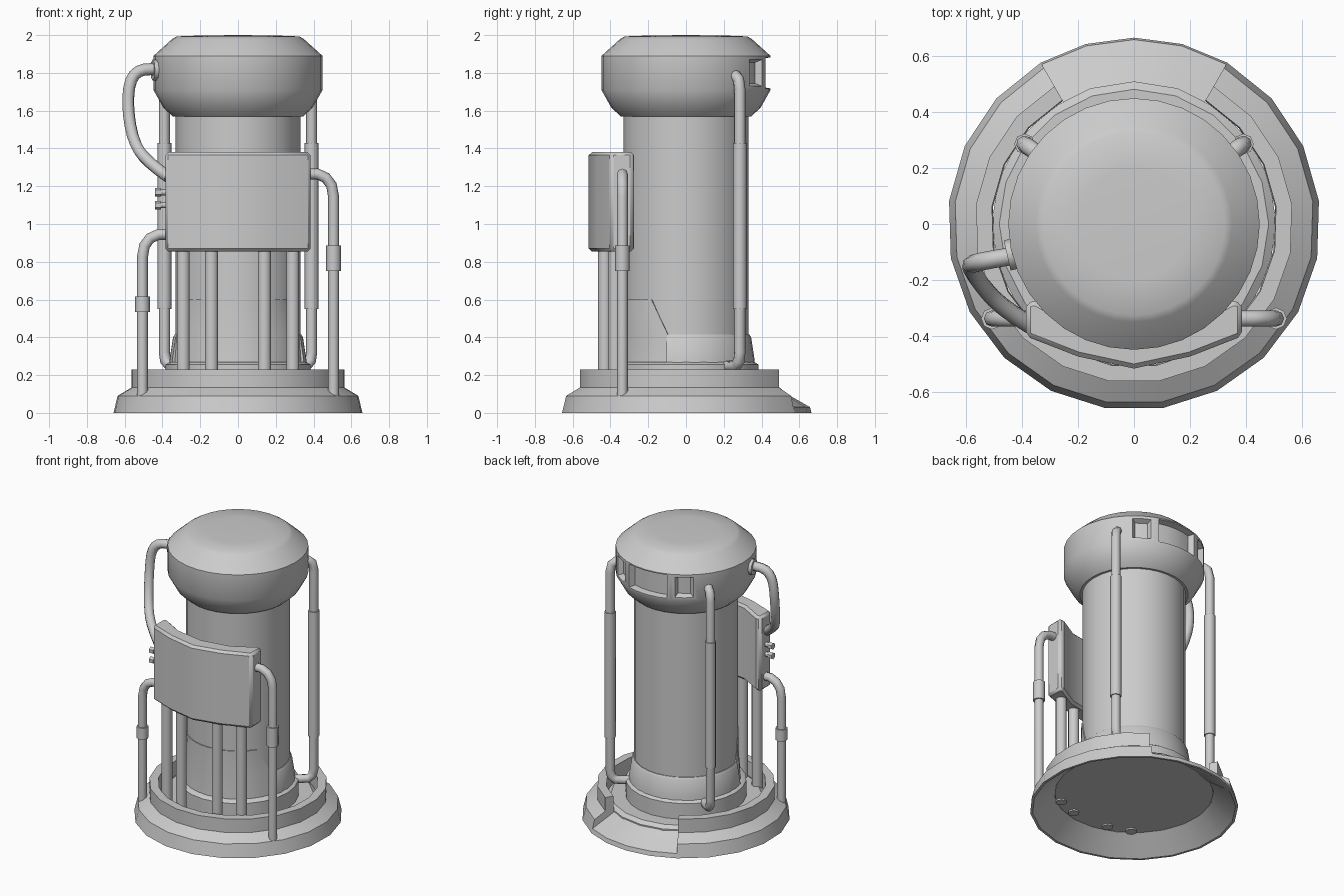
import bpy, bmesh, math
from mathutils import Vector

if "Cube" in bpy.data.objects:
    bpy.data.objects.remove(bpy.data.objects["Cube"])


def finish(name, bm, angle=35):
    bmesh.ops.recalc_face_normals(bm, faces=bm.faces)
    me = bpy.data.meshes.new(name)
    bm.to_mesh(me)
    bm.free()
    ob = bpy.data.objects.new(name, me)
    bpy.context.collection.objects.link(ob)
    smooth(ob, angle)
    return ob


def activate(ob):
    bpy.ops.object.select_all(action='DESELECT')
    ob.select_set(True)
    bpy.context.view_layer.objects.active = ob


def smooth(ob, angle=35):
    activate(ob)
    bpy.ops.object.shade_smooth_by_angle(angle=math.radians(angle))


def sweep(name, prof, a0=0, a1=360, n=32, angle=35):
    """Turn a closed (radius, z[, extra degrees at both ends]) section about z."""
    full = a1 - a0 == 360
    bm = bmesh.new()
    rings = []
    for i in range(n if full else n + 1):
        ring = []
        for r, z, *ext in prof:
            e = ext[0] if ext else 0
            a = math.radians(a0 - e + (a1 - a0 + 2 * e) * i / n)
            ring.append(bm.verts.new((r * math.cos(a), r * math.sin(a), z)))
        rings.append(ring)
    m = len(prof)
    for i in range(n):
        p, q = rings[i], rings[(i + 1) % len(rings)]
        for j in range(m):
            k = (j + 1) % m
            bm.faces.new((p[j], q[j], q[k], p[k]))
    if not full:
        bm.faces.new(rings[0])
        bm.faces.new(rings[-1][::-1])
    bmesh.ops.remove_doubles(bm, verts=bm.verts, dist=1e-5)
    return finish(name, bm, angle)


def rod(name, a, b, r, sides=10):
    a, b = Vector(a), Vector(b)
    bm = bmesh.new()
    bmesh.ops.create_cone(bm, cap_ends=True, segments=sides, radius1=r, radius2=r,
                          depth=(b - a).length)
    rot = (b - a).to_track_quat('Z', 'Y')
    for v in bm.verts:
        v.co = rot @ v.co + (a + b) / 2
    return finish(name, bm, 50)


def pipe(name, pts, r, spline='POLY'):
    cu = bpy.data.curves.new(name, 'CURVE')
    cu.dimensions = '3D'
    cu.bevel_depth = r
    cu.bevel_resolution = 2
    cu.use_fill_caps = True
    cu.resolution_u = 3
    sp = cu.splines.new(spline)
    sp.points.add(len(pts) - 1)
    for p, co in zip(sp.points, pts):
        p.co = (*co, 1)
    if spline == 'NURBS':
        sp.order_u = 3
        sp.use_endpoint_u = True
    ob = bpy.data.objects.new(name, cu)
    bpy.context.collection.objects.link(ob)
    activate(ob)
    bpy.ops.object.convert(target='MESH')
    ob = bpy.context.object
    smooth(ob, 50)
    return ob


# Base: flared skirt with a raised rim, a lower ramp in the gap at the back, and floor
sweep("base_rim", [(.664, 0), (.642, .09), (.567, .135), (.567, .23), (.51, .23),
                   (.506, .11), (.648, 0)], 120, 420, 17)
sweep("base_ramp", [(.664, 0), (.657, .03), (.5, .12), (.48, .135), (.48, .11),
                    (.648, 0)], 60, 120, 4)
sweep("base_floor", [(0, .11), (.508, .11), (.508, .125), (.48, .145), (0, .145)], n=20)

# Body column with collar and front apron
sweep("body", [(0, .12), (.33, .12), (.33, 1.6), (0, 1.6)])
sweep("foot_ring", [(.32, .13), (.385, .13), (.385, .255), (.362, .27), (.32, .27)], n=24)
sweep("back_collar", [(.325, .26), (.365, .26), (.362, .29), (.345, .40), (.335, .415),
                      (.325, .415)], -17, 197, 20)
sweep("front_apron", [(.325, .26, 16), (.35, .26, 16), (.338, .42, 16), (.336, .6),
                      (.325, .6), (.325, .42, 16)], -147, -33, 12)

# Head with recesses cut around the back
head = sweep("head", [(0, 1.57), (.345, 1.57), (.395, 1.615), (.448, 1.71), (.448, 1.89),
                      (.35, 1.978), (.325, 1.993), (.2, 1.998), (0, 2.0)], angle=40)
window = [(.413, 1.745, -3), (.413, 1.855, -3), (.48, 1.885, 1), (.48, 1.715, 1)]
middle = [(.405, 1.725, -1), (.405, 1.875, -1), (.48, 1.888, 1), (.48, 1.712, 1)]
cutters = [sweep("window_cutter", window, 48, 65, 3),
           sweep("window_cutter", window, 115, 132, 3),
           sweep("recess_cutter", middle, 71, 109, 4)]
activate(head)
for c in cutters:
    mod = head.modifiers.new("cut", 'BOOLEAN')
    mod.operation = 'DIFFERENCE'
    mod.solver = 'EXACT'
    mod.object = c
    bpy.ops.object.modifier_apply(modifier=mod.name)
for c in cutters:
    bpy.data.objects.remove(c)
smooth(head, 40)

# Curved control box on the front
half = [(0, -.515), (.2, -.472), (.385, -.40), (.385, -.28), (.35, -.275), (.2, -.36), (0, -.395)]
outline = half + [(-x, y) for x, y in half[-2:0:-1]]
bm = bmesh.new()
low = [bm.verts.new((x, y, .855)) for x, y in outline]
high = [bm.verts.new((x, y, 1.38)) for x, y in outline]
n = len(outline)
bm.faces.new(low)
bm.faces.new(high)
for i in range(n):
    bm.faces.new((low[i], low[(i + 1) % n], high[(i + 1) % n], high[i]))
box = finish("control_box", bm, 30)
bev = box.modifiers.new("edges", 'BEVEL')
bev.width = .016
bev.segments = 1
bev.limit_method = 'ANGLE'
bev.angle_limit = math.radians(50)

# Posts under the box
for x, y in ((.14, -.43), (.29, -.375)):
    for s in (-1, 1):
        rod("box_post", (s * x, y, .10), (s * x, y, .88), .036)

# Tall pipes at the back with thick sleeves
for s in (-1, 1):
    def at(r, z):
        return (s * r * .807, r * .59, z)
    pipe("back_pipe", [at(.40, 1.785), at(.445, 1.785), at(.472, 1.765), at(.483, 1.71),
                       at(.483, .32), at(.475, .275), at(.45, .25), at(.35, .245)], .03)
    rod("back_pipe_sleeve", at(.483, .55), at(.483, 1.43), .037, 8)

# Side pipes from the box down to the skirt, with couplings
for s, z, c0, c1 in ((1, 1.265, .75, .885), (-1, .945, .535, .615)):
    side = [(.36, 0), (.42, 0), (.465, -.02), (.495, -.06), (.506, -.12)]
    pipe("side_pipe", [(s * x, -.337, z + dz) for x, dz in side] + [(s * .506, -.337, .09)], .029)
    rod("pipe_coupling", (s * .506, -.337, c0), (s * .506, -.337, c1), .039, 8)

# Loose hose between head and box, with its flange
pipe("hose", [(-.41, -.11, 1.815), (-.50, -.125, 1.83), (-.575, -.14, 1.77), (-.585, -.15, 1.60),
              (-.55, -.21, 1.42), (-.47, -.30, 1.32), (-.37, -.36, 1.25)], .032, 'NURBS')
rod("hose_flange", (-.40, -.10, 1.815), (-.452, -.112, 1.815), .055, 8)

# Bolts on the side of the box
for z in (1.10, 1.168):
    rod("bolt_shank", (-.37, -.34, z), (-.42, -.34, z), .016, 8)
    rod("bolt_head", (-.408, -.34, z), (-.44, -.34, z), .023, 6)
